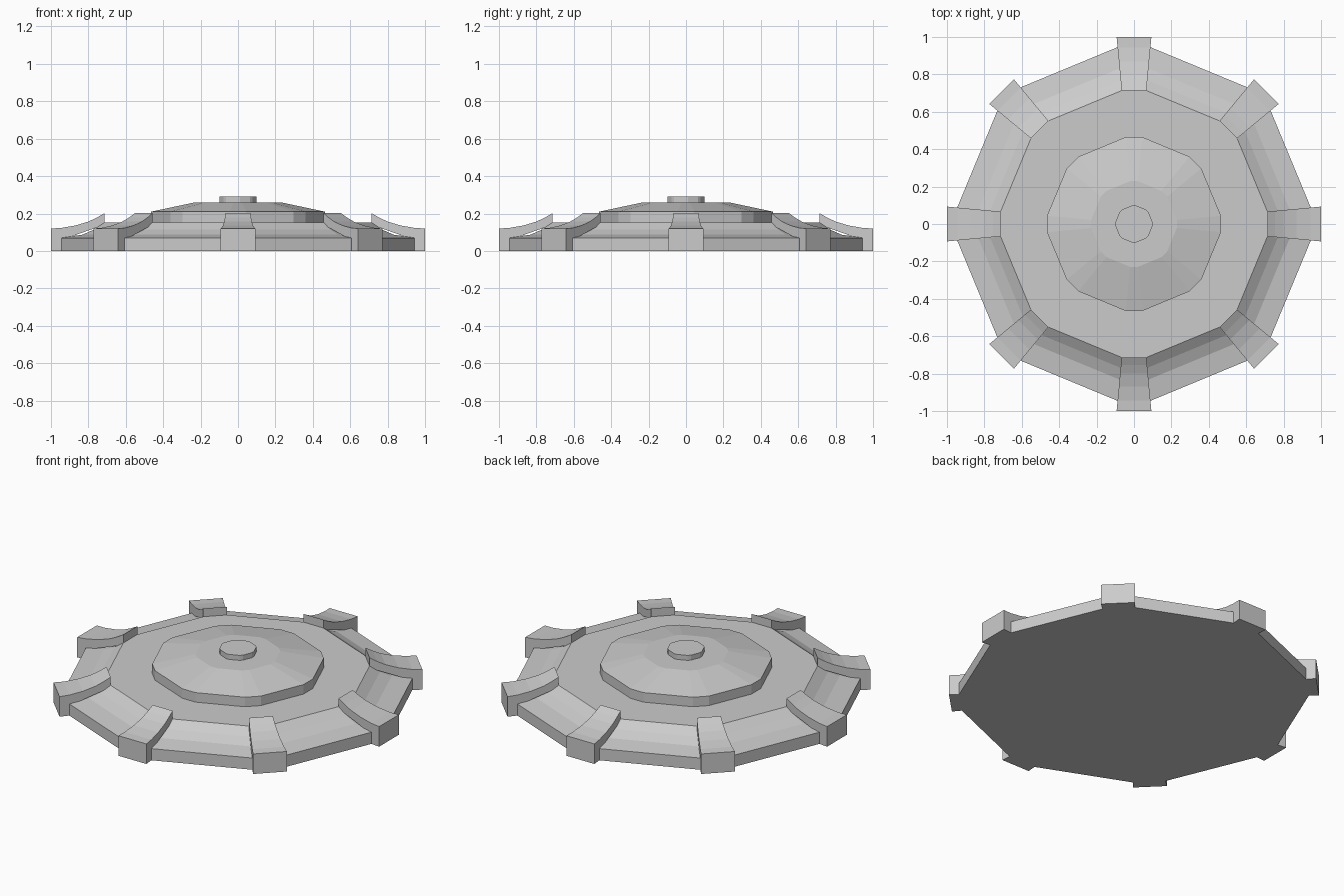
import bpy, bmesh, math
from mathutils import Matrix, Vector

if "Cube" in bpy.data.objects:
    bpy.data.objects.remove(bpy.data.objects["Cube"])

HALF = math.radians(5.4)   # half angle of the short corner facets


def add_object(name, bm):
    bmesh.ops.recalc_face_normals(bm, faces=bm.faces[:])
    mesh = bpy.data.meshes.new(name)
    bm.to_mesh(mesh)
    bm.free()
    obj = bpy.data.objects.new(name, mesh)
    bpy.context.collection.objects.link(obj)
    return obj


def turned(name, profile):
    """Stack chamfered octagons along a (radius, z) profile and cap both ends."""
    angles = [k * math.pi / 4 + s * HALF for k in range(8) for s in (-1, 1)]
    bm = bmesh.new()
    rings = [[bm.verts.new((r * math.cos(a), r * math.sin(a), z)) for a in angles]
             for r, z in profile]
    n = len(angles)
    for lo, hi in zip(rings, rings[1:]):
        for i in range(n):
            j = (i + 1) % n
            bm.faces.new((lo[i], lo[j], hi[j], hi[i]))
    bm.faces.new(rings[0][::-1])
    bm.faces.new(rings[-1])
    return add_object(name, bm)


def rib(name, angle):
    """Tapered rib whose top follows the concave slope of the base."""
    profile = [(0.94, 0), (1.0, 0), (1.0, 0.12), (0.945, 0.123), (0.87, 0.136),
               (0.80, 0.157), (0.755, 0.178), (0.713, 0.202), (0.713, 0.14), (0.94, 0.06)]
    bm = bmesh.new()
    sides = []
    for s in (-1, 1):
        sides.append([bm.verts.new((r, s * (0.066 + (r - 0.713) * 0.094), z))
                      for r, z in profile])
    a, b = sides
    n = len(profile)
    for i in range(n):
        j = (i + 1) % n
        bm.faces.new((a[i], a[j], b[j], b[i]))
    bm.faces.new(a)
    bm.faces.new(b[::-1])
    bm.transform(Matrix.Rotation(angle, 4, 'Z'))
    return add_object(name, bm)


# Base plate with concave sloping rim
turned("base_plate", [(0.949, 0), (0.949, 0.07), (0.835, 0.087),
                      (0.772, 0.115), (0.716, 0.153)])

# Raised central dome
turned("center_dome", [(0.467, 0.15), (0.467, 0.21), (0.23, 0.26)])

# Small cap on top
turned("top_button", [(0.1, 0.255), (0.1, 0.29)])

# Eight ribs around the rim
for k in range(8):
    rib(f"rim_rib_{k + 1}", k * math.pi / 4)
